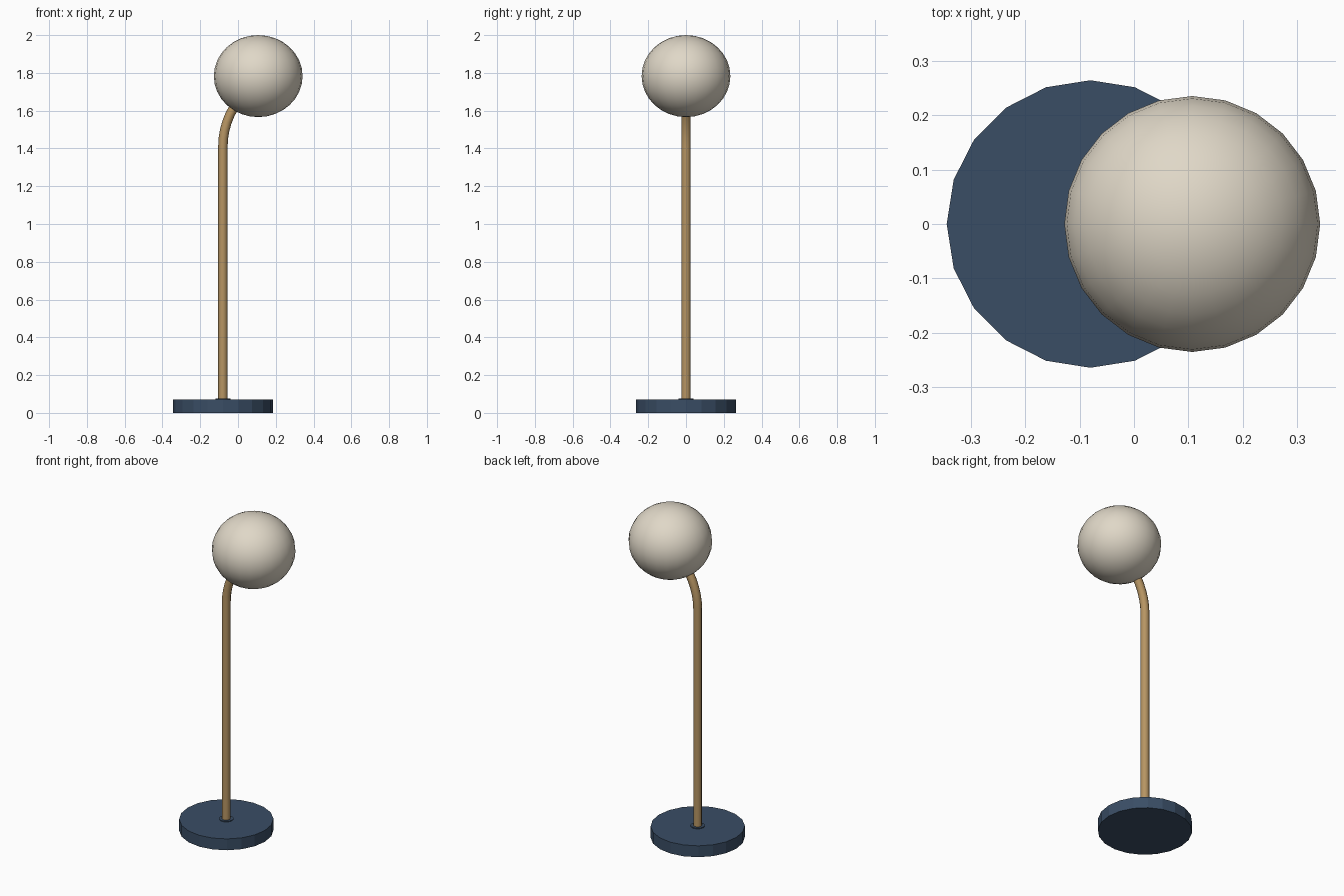
import bpy
import math

cube = bpy.data.objects.get("Cube")
if cube:
    bpy.data.objects.remove(cube, do_unlink=True)


def material(name, colour):
    mat = bpy.data.materials.new(name)
    mat.use_nodes = True
    mat.diffuse_color = (*colour, 1)
    mat.node_tree.nodes["Principled BSDF"].inputs["Base Color"].default_value = (*colour, 1)
    return mat


def finish(name, mat, smooth_angle=None):
    obj = bpy.context.object
    obj.name = obj.data.name = name
    obj.data.materials.append(mat)
    if smooth_angle:
        bpy.ops.object.shade_smooth_by_angle(angle=math.radians(smooth_angle))
    return obj


def disc(name, sides, radius, bottom, top, mat, smooth_angle=None):
    bpy.ops.mesh.primitive_cylinder_add(
        vertices=sides, radius=radius, depth=top - bottom,
        location=(STEM_X, 0, (bottom + top) / 2), rotation=(0, 0, math.pi / 2))
    return finish(name, mat, smooth_angle)


navy = material("navy blue", (0.042, 0.075, 0.13))
brass = material("brass", (0.47, 0.30, 0.125))
cream = material("cream glass", (0.745, 0.685, 0.575))

STEM_X = -0.08
BASE_TOP = 0.07

# Round foot and the thin collar where the stem enters it
disc("base", 20, 0.264, 0, BASE_TOP, navy)
disc("base_collar", 16, 0.04, BASE_TOP - 0.01, BASE_TOP + 0.005, navy, 30)

# Stem: a straight tube that bends over into the globe
BEND_Z, BEND_RADIUS, BEND_STEPS = 1.41, 0.4, 8
path = [(STEM_X, 0, BASE_TOP - 0.03)]
for i in range(BEND_STEPS + 1):
    a = math.radians(50) * i / BEND_STEPS
    path.append((STEM_X + BEND_RADIUS * (1 - math.cos(a)), 0,
                 BEND_Z + BEND_RADIUS * math.sin(a)))
curve = bpy.data.curves.new("stem", "CURVE")
curve.dimensions = "3D"
curve.bevel_depth = 0.025
curve.bevel_resolution = 2
curve.use_fill_caps = True
spline = curve.splines.new("POLY")
spline.points.add(len(path) - 1)
for point, co in zip(spline.points, path):
    point.co = (*co, 1)
stem = bpy.data.objects.new("stem", curve)
bpy.context.collection.objects.link(stem)
bpy.ops.object.select_all(action="DESELECT")
stem.select_set(True)
bpy.context.view_layer.objects.active = stem
bpy.ops.object.convert(target="MESH")
finish("stem", brass, 50)

# Slightly flattened globe shade
bpy.ops.mesh.primitive_uv_sphere_add(
    segments=24, ring_count=16, radius=1, location=(0.107, 0, 1.783))
bpy.context.object.scale = (0.235, 0.235, 0.217)
bpy.ops.object.transform_apply(location=False, rotation=False, scale=True)
finish("globe_shade", cream, 40)
